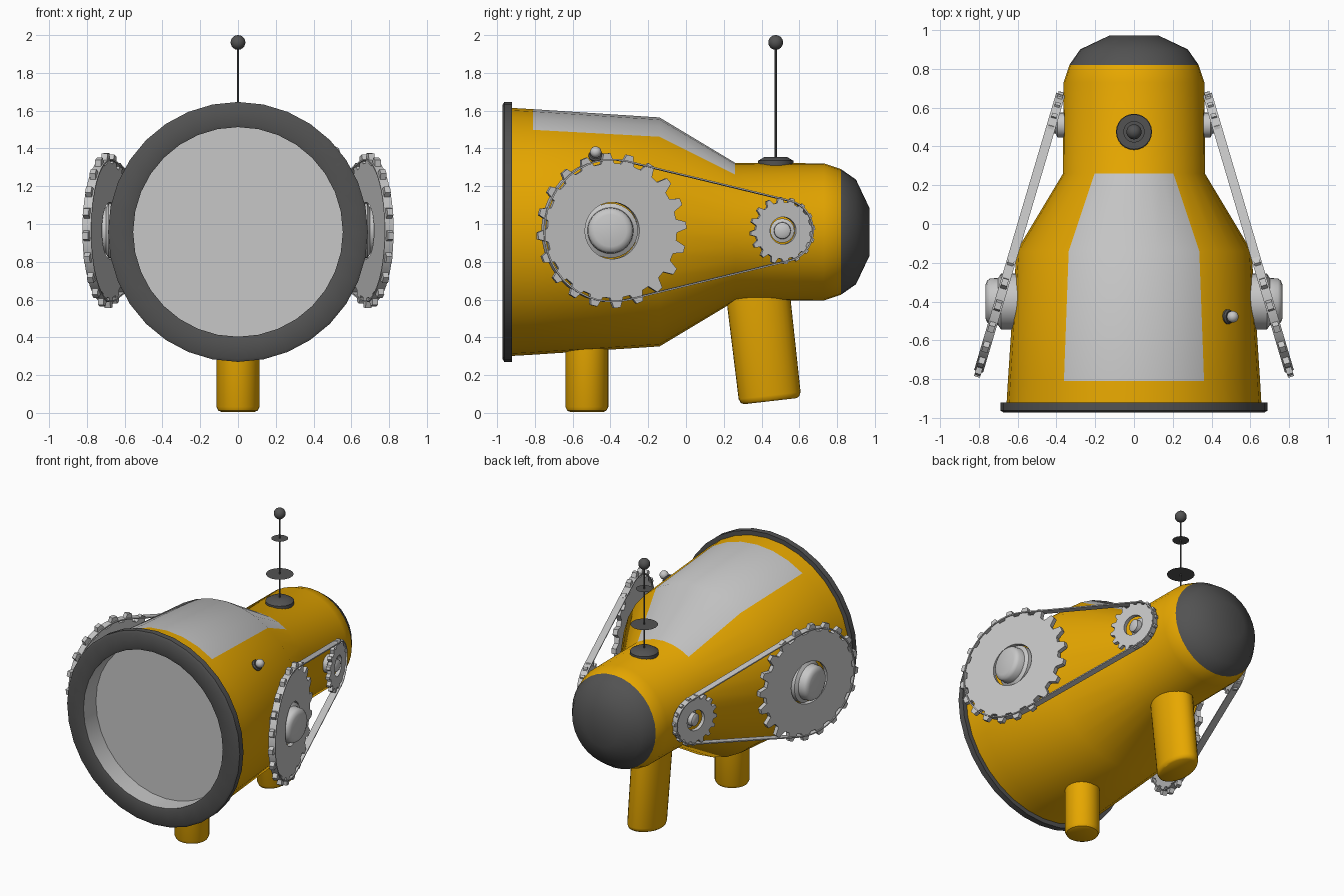
import bpy, bmesh, math
from mathutils import Vector

if "Cube" in bpy.data.objects:
    bpy.data.objects.remove(bpy.data.objects["Cube"])

def material(name, r, g, b):
    m = bpy.data.materials.new(name)
    m.diffuse_color = (r, g, b, 1)
    m.use_nodes = True
    m.node_tree.nodes["Principled BSDF"].inputs["Base Color"].default_value = m.diffuse_color
    return m

MATS = [material("orange_paint", 0.80, 0.39, 0.0),
        material("silver_metal", 0.57, 0.57, 0.57),
        material("dark_grey", 0.085, 0.085, 0.085)]
ORANGE, SILVER, DARK = 0, 1, 2
X, Y, Z = Vector((1, 0, 0)), Vector((0, 1, 0)), Vector((0, 0, 1))
MID = 0.958  # height of the body axis


def skin(name, loops, mat, frame, caps=(True, True), ring=False, mirror=False):
    """Bridge equal loops of local points; mat is an index or rule(loop, segment)."""
    e1, e2, e3, origin = frame
    bm = bmesh.new()
    vs = [[bm.verts.new(origin + e1 * p[0] + e2 * p[1] + e3 * p[2]) for p in l] for l in loops]
    n = len(vs[0])
    rule = mat if callable(mat) else (lambda i, k: mat)
    for i in range(len(vs) if ring else len(vs) - 1):
        a, b = vs[i], vs[(i + 1) % len(vs)]
        for k in range(n):
            f = bm.faces.new((a[k], a[(k + 1) % n], b[(k + 1) % n], b[k]))
            f.material_index = rule(i, k)
    if not ring:
        if caps[0]:
            bm.faces.new(vs[0]).material_index = rule(0, n // 2)
        if caps[1] and len(vs) > 1:
            bm.faces.new(vs[-1]).material_index = rule(len(vs) - 2, n // 2)
    bmesh.ops.recalc_face_normals(bm, faces=bm.faces)
    for f in bm.faces:
        f.smooth = True
    me = bpy.data.meshes.new(name)
    bm.to_mesh(me)
    bm.free()
    for m in MATS:
        me.materials.append(m)
    me.set_sharp_from_angle(angle=math.radians(40))
    ob = bpy.data.objects.new(name, me)
    bpy.context.collection.objects.link(ob)
    if mirror:
        ob.modifiers.new("mirror", 'MIRROR').use_axis[0] = True
    return ob


def lathe(name, profile, mat, frame, segs=32, squash=1.0, **kw):
    """Revolve (height, radius) pairs about the third axis of the frame."""
    loops = [[(r * squash * math.sin(2 * math.pi * k / segs),
               r * math.cos(2 * math.pi * k / segs), h) for k in range(segs)]
             for h, r in profile]
    return skin(name, loops, mat, frame, **kw)


def ball(name, centre, radius, mat):
    prof = [(-radius * math.cos(a), radius * math.sin(a))
            for a in [math.pi * (0.04 + 0.92 * i / 10) for i in range(11)]]
    return lathe(name, prof, mat, (X, Y, Z, Vector(centre)), 20)


# body: orange shell open at the front, silver panel on top, dark nose
body_frame = (X, Z, Y, Vector((0, 0, MID)))

def body_rule(i, k):
    if i >= 5:
        return DARK
    return SILVER if i in (1, 2) and (k < 3 or k >= 29) else ORANGE

lathe("body", [(-0.93, 0.657), (-0.81, 0.650), (-0.14, 0.606), (0.26, 0.366), (0.73, 0.363),
               (0.82, 0.333), (0.90, 0.277), (0.972, 0.125)], body_rule, body_frame, caps=(False, True))

# dark front rim with a recessed silver disc
lathe("front_rim", [(-0.825, 0.555), (-0.966, 0.555), (-0.972, 0.575), (-0.972, 0.672), (-0.962, 0.688),
                    (-0.92, 0.688), (-0.92, 0.60), (-0.80, 0.60)],
      lambda i, k: SILVER if i in (0, 6) else DARK, body_frame, caps=(True, False))

# legs
lathe("front_leg", [(0.004, 0.085), (0.012, 0.104), (0.032, 0.114), (0.45, 0.114)], ORANGE,
      (X, Y, Z, Vector((0, -0.525, 0))))
lean = Vector((0, -0.115, 1)).normalized()
lathe("rear_leg", [(0.0, 0.14), (0.009, 0.156), (0.03, 0.165), (0.70, 0.17)], ORANGE,
      (X, lean.cross(X), lean, Vector((0, 0.446, 0.062))), squash=0.66)

# slanted drive on each side: gears and belt share one plane
u = Vector((-0.284, 0.959, 0)).normalized()
big_pos = Vector((0.693, -0.395, 0.965))
span = 0.944
drive = (u, Z, u.cross(Z), big_pos)
small = (u, Z, u.cross(Z), big_pos + u * span)


def gear(name, frame, teeth, root, tip, hole, half):
    outer, inner = [], []
    for t in range(teeth):
        for frac, r in ((-0.10, root), (0.08, tip), (0.36, tip), (0.54, root)):
            a = 2 * math.pi * (t + frac) / teeth
            outer.append((r * math.cos(a), r * math.sin(a)))
            inner.append((hole * math.cos(a), hole * math.sin(a)))
    loops = [[(x, y, w) for x, y in l] for l, w in
             ((outer, half), (inner, half), (inner, -half), (outer, -half))]
    skin(name, loops, SILVER, frame, ring=True, mirror=True)


gear("big_gear", drive, 20, 0.357, 0.41, 0.15, 0.016)
gear("small_gear", small, 16, 0.15, 0.178, 0.072, 0.014)


def belt_path(offset, w):
    R, r = 0.376 + offset, 0.163 + offset
    a = math.acos((R - r) / span)
    pts = []
    for c, rad, a0, a1 in ((0, R, a, 2 * math.pi - a), (span, r, -a, a)):
        for i in range(25):
            t = a0 + (a1 - a0) * i / 24
            pts.append((c + rad * math.cos(t), rad * math.sin(t), w))
    return pts


skin("belt", [belt_path(o, w) for o, w in ((0.004, 0.024), (-0.004, 0.024), (-0.004, -0.024), (0.004, -0.024))],
     SILVER, drive, ring=True, mirror=True)

# hubs that carry the gears
lathe("big_hub", [(0.50, 0.145), (0.685, 0.145), (0.70, 0.122), (0.742, 0.119), (0.757, 0.108), (0.766, 0.085)],
      SILVER, (Y, Z, X, Vector((0, -0.40, 0.965))), mirror=True)
lathe("small_hub", [(0.30, 0.064), (0.395, 0.064), (0.402, 0.045), (0.432, 0.043), (0.44, 0.03)], SILVER,
      (Y, Z, X, Vector((0, 0.51, 0.965))), 24, mirror=True)

# antenna with two paper-thin discs
mast = (X, Y, Z, Vector((0, 0.475, 0)))
lathe("antenna_base", [(1.29, 0.093), (1.335, 0.093), (1.356, 0.058)], DARK, mast, 24)
lathe("antenna_rod", [(1.34, 0.006), (1.94, 0.006)], DARK, mast, 8)
lathe("antenna_large_disc", [(1.525, 0.09)], DARK, mast, 24)
lathe("antenna_small_disc", [(1.782, 0.055)], DARK, mast, 24)
ball("antenna_ball", (0, 0.475, 1.961), 0.039, DARK)

# small knob on one shoulder
out = Vector((0.77, 0, 0.64)).normalized()
seat = Vector((0, -0.478, MID)) + out * 0.62
lathe("knob_base", [(-0.01, 0.038), (0.014, 0.038), (0.022, 0.03)], DARK, (Y, out.cross(Y), out, seat), 20)
ball("knob", seat + out * 0.042, 0.03, SILVER)
